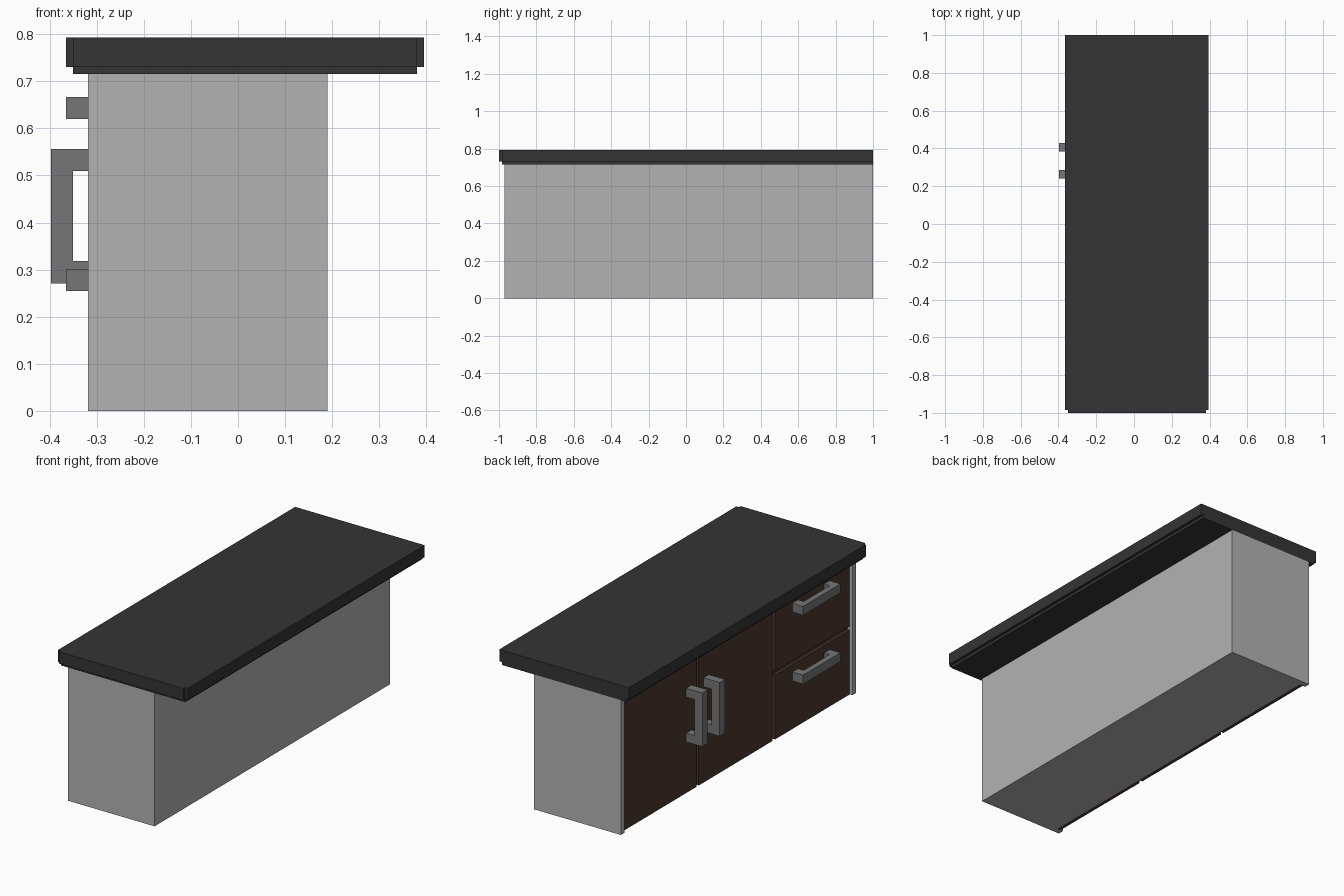
import bpy
import bmesh

if "Cube" in bpy.data.objects:
    bpy.data.objects.remove(bpy.data.objects["Cube"])


def material(name, rgb):
    m = bpy.data.materials.new(name)
    m.diffuse_color = (*rgb, 1.0)
    m.use_nodes = True
    m.node_tree.nodes["Principled BSDF"].inputs["Base Color"].default_value = m.diffuse_color
    return m


GREY = material("cabinet grey", (0.45, 0.45, 0.45))
DARK = material("worktop charcoal", (0.035, 0.035, 0.035))
BROWN = material("door brown", (0.070, 0.041, 0.028))
METAL = material("handle grey", (0.18, 0.18, 0.18))


def finish(name, bm, mat):
    bmesh.ops.recalc_face_normals(bm, faces=bm.faces)
    me = bpy.data.meshes.new(name)
    bm.to_mesh(me)
    bm.free()
    me.materials.append(mat)
    ob = bpy.data.objects.new(name, me)
    bpy.context.collection.objects.link(ob)
    return ob


def box(name, x, y, z, mat):
    """Box from (min, max) ranges."""
    bm = bmesh.new()
    bmesh.ops.create_cube(bm, size=1)
    for v in bm.verts:
        v.co = [r[0] + (c + 0.5) * (r[1] - r[0]) for c, r in zip(v.co, (x, y, z))]
    return finish(name, bm, mat)


def handle(name, x_out, bar, along, across, vertical):
    """U-shaped pull: a profile in depth/length, extruded across."""
    a0, a1 = along
    leg, x_in = 0.047, -0.300
    profile = [(x_in, a0), (x_out, a0), (x_out, a1), (x_in, a1),
               (x_in, a1 - leg), (x_out + bar, a1 - leg),
               (x_out + bar, a0 + leg), (x_in, a0 + leg)]

    def place(d, a, c):
        return (d, c, a) if vertical else (d, a, c)

    bm = bmesh.new()
    face = bm.faces.new([bm.verts.new(place(d, a, across[0])) for d, a in profile])
    ext = bmesh.ops.extrude_face_region(bm, geom=[face])
    for v in ext["geom"]:
        if isinstance(v, bmesh.types.BMVert):
            v.co[1 if vertical else 2] = across[1]
    return finish(name, bm, METAL)


# Cabinet carcass and end panels
TOP = 0.715
FRONT = -0.302
box("carcass", (-0.282, 0.19), (-0.94, 0.97), (0, TOP), GREY)
box("front_end_panel", (-0.318, 0.19), (-0.97, -0.94), (0, TOP), GREY)
box("back_end_panel", (-0.318, 0.19), (0.97, 1.0), (0, TOP), GREY)

# Brown backing seen in the gaps, with doors and drawer fronts on it
box("door_backing", (-0.288, -0.282), (-0.94, 0.97), (0, TOP), BROWN)
gap = 0.01
for name, y, z in (
    ("back_door", (0.335 + gap, 0.97), (0, TOP)),
    ("middle_door", (-0.305 + gap, 0.335 - gap), (0, TOP)),
    ("lower_drawer", (-0.94, -0.305 - gap), (0, 0.352 - gap)),
    ("upper_drawer", (-0.94, -0.305 - gap), (0.352 + gap, TOP)),
):
    box(name, (FRONT, -0.288), y, z, BROWN)

# Handles
for name, y0 in (("middle_door_handle", 0.24), ("back_door_handle", 0.385)):
    handle(name, -0.397, 0.047, (0.271, 0.556), (y0, y0 + 0.045), True)
for name, z0 in (("lower_drawer_handle", 0.255), ("upper_drawer_handle", 0.62)):
    handle(name, -0.365, 0.03, (-0.773, -0.46), (z0, z0 + 0.047), False)

# Worktop with stepped edges
box("worktop", (-0.365, 0.395), (-0.985, 1.0), (0.73, 0.793), DARK)
box("worktop_front_edge", (-0.35, 0.38), (-1.0, -0.985), (0.73, 0.793), DARK)
box("worktop_underlay", (-0.35, 0.38), (-0.985, 1.0), (TOP, 0.73), DARK)
